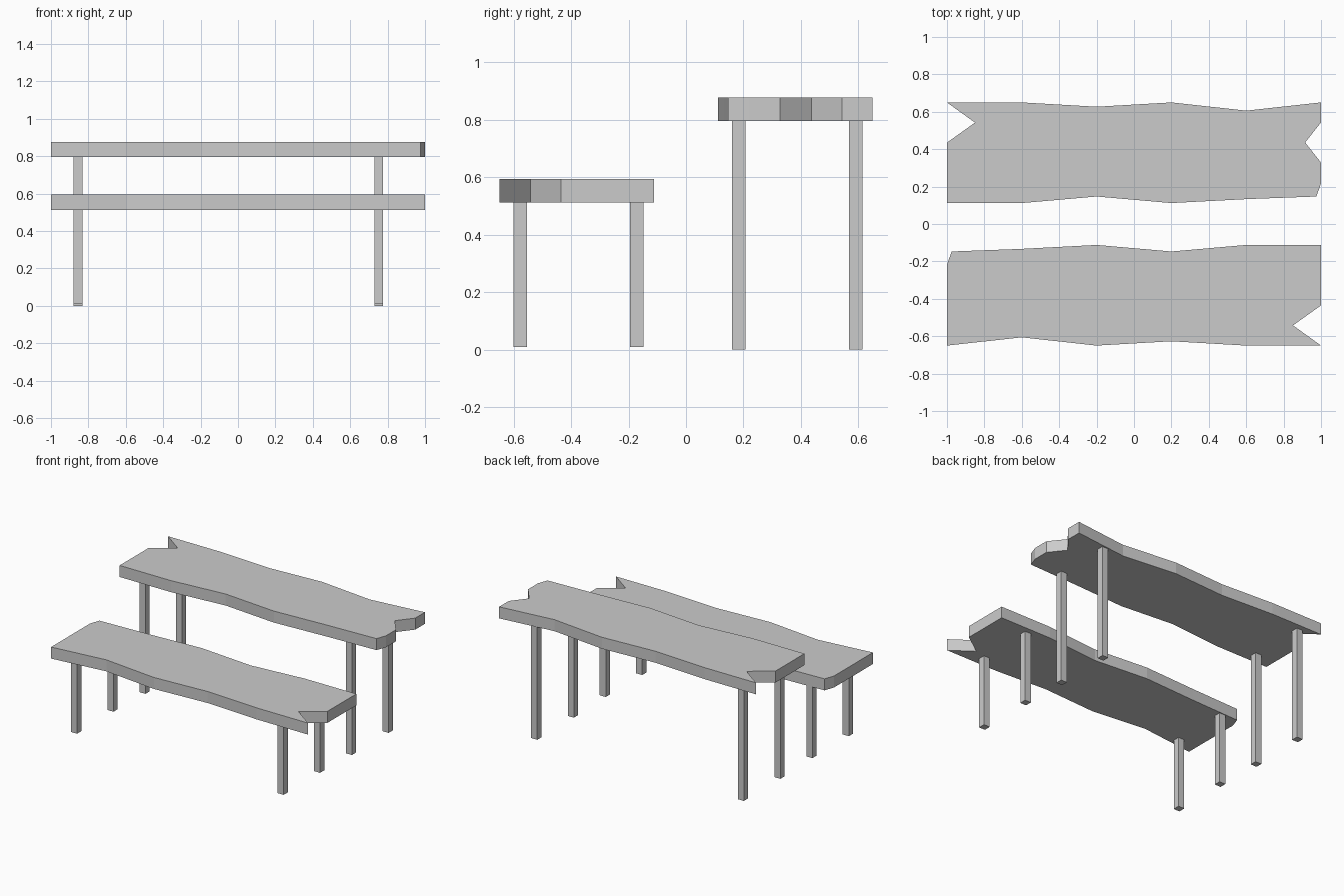
import bpy, bmesh

if "Cube" in bpy.data.objects:
    bpy.data.objects.remove(bpy.data.objects["Cube"])


def prism(name, outline, z0, z1):
    """Extrude a counter-clockwise xy outline between two heights."""
    bm = bmesh.new()
    face = bm.faces.new([bm.verts.new((x, y, z0)) for x, y in outline])
    ext = bmesh.ops.extrude_face_region(bm, geom=[face])
    top = [g for g in ext["geom"] if isinstance(g, bmesh.types.BMVert)]
    bmesh.ops.translate(bm, verts=top, vec=(0, 0, z1 - z0))
    bmesh.ops.recalc_face_normals(bm, faces=bm.faces)
    mesh = bpy.data.meshes.new(name)
    bm.to_mesh(mesh)
    bm.free()
    obj = bpy.data.objects.new(name, mesh)
    bpy.context.collection.objects.link(obj)


def legs(name, ys, z0, z1, r=0.0235):
    for x in (-0.856, 0.752):
        for y in ys:
            square = [(x - r, y - r), (x + r, y - r), (x + r, y + r), (x - r, y + r)]
            prism(name, square, z0, z1)


# Wavy plank edges; the bench is the table plank turned half round
front_edge = [(-1, -0.65), (-0.6, -0.606), (-0.2, -0.65), (0.2, -0.627), (0.6, -0.65), (1, -0.65)]
end_notch = [(0.85, -0.542), (1, -0.435)]
back_edge = [(1, -0.112), (0.6, -0.112), (0.2, -0.147), (-0.2, -0.112), (-0.6, -0.133), (-0.975, -0.147)]
corner = [(-1, -0.217)]
table_notch = [(-1, -0.328), (-0.915, -0.436), (-1, -0.543)]

bench = front_edge + end_notch + back_edge + corner
table = [(-x, -y) for x, y in bench + table_notch]

# Low bench
prism("bench_plank", bench, 0.513, 0.594)
legs("bench_leg", (-0.577, -0.172), 0.01, 0.513)

# Tall table
prism("table_plank", table, 0.796, 0.877)
legs("table_leg", (0.183, 0.59), 0.0, 0.796)
